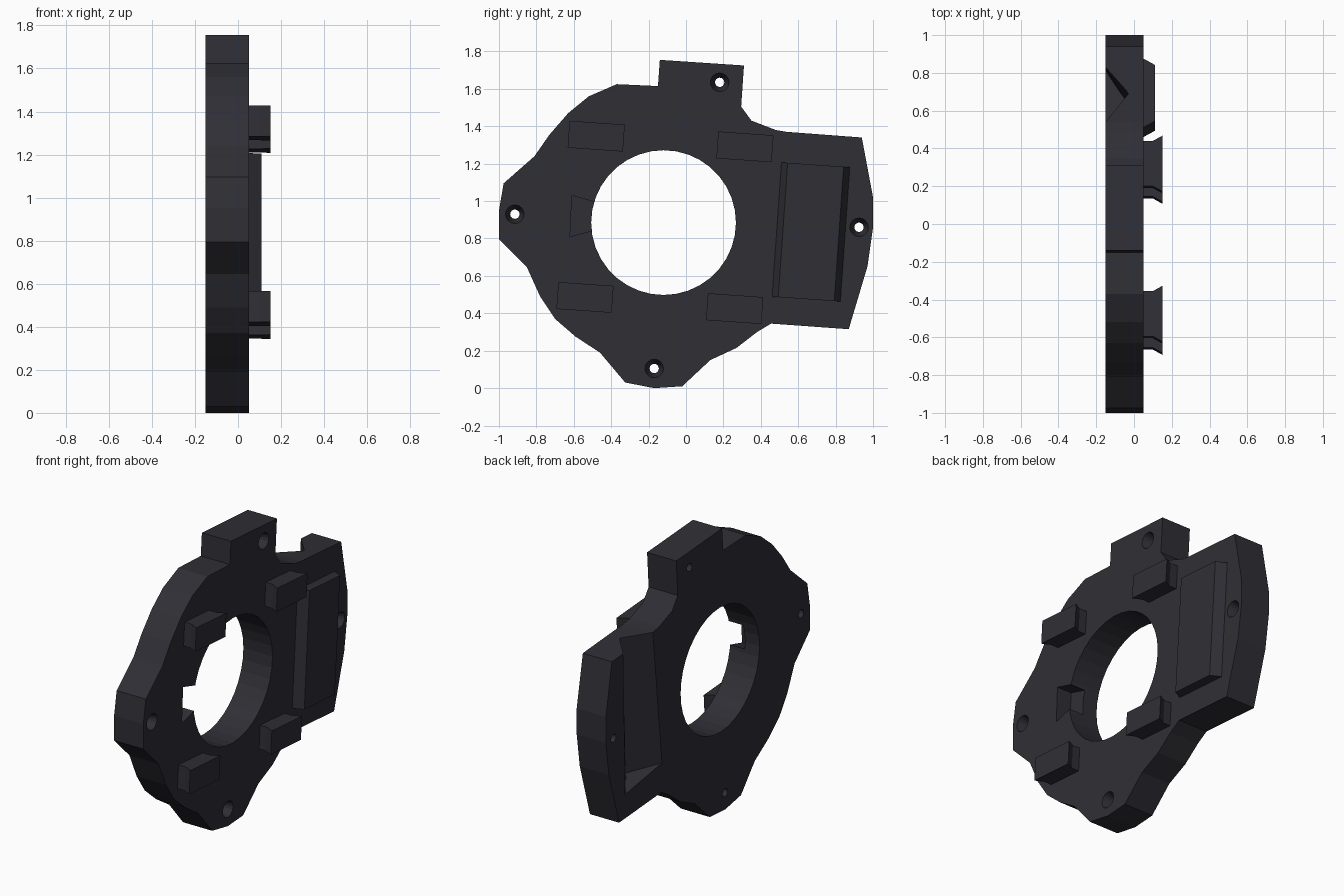
import bpy, bmesh, math

cube = bpy.data.objects.get("Cube")
if cube:
    bpy.data.objects.remove(cube, do_unlink=True)

mat = bpy.data.materials.new("charcoal_plastic")
mat.use_nodes = True
COLOR = (0.028, 0.028, 0.036, 1)
mat.diffuse_color = COLOR
mat.node_tree.nodes["Principled BSDF"].inputs["Base Color"].default_value = COLOR

BACK, FRONT = -0.15, 0.05
TILT = math.radians(-4)


def loft(name, sections):
    """Solid through matching (x, [(y, z), ...]) sections, capped at both ends."""
    bm = bmesh.new()
    rings = [[bm.verts.new((x, y, z)) for y, z in pts] for x, pts in sections]
    for a, b in zip(rings, rings[1:]):
        for i in range(len(a)):
            j = (i + 1) % len(a)
            bm.faces.new((a[i], a[j], b[j], b[i]))
    bm.faces.new(rings[0])
    bm.faces.new(rings[-1])
    bmesh.ops.recalc_face_normals(bm, faces=bm.faces)
    mesh = bpy.data.meshes.new(name)
    bm.to_mesh(mesh)
    bm.free()
    mesh.materials.append(mat)
    obj = bpy.data.objects.new(name, mesh)
    bpy.context.collection.objects.link(obj)
    return obj


def circle(cy, cz, r, n):
    return [(cy + r * math.cos(math.tau * i / n), cz + r * math.sin(math.tau * i / n))
            for i in range(n)]


def tilted_rect(cy, cz, hu, hv):
    c, s = math.cos(TILT), math.sin(TILT)
    return [(cy + u * c - v * s, cz + u * s + v * c)
            for u, v in ((-hu, -hv), (hu, -hv), (hu, hv), (-hu, hv))]


def cut(target, cutter):
    cutter.hide_render = True
    mod = target.modifiers.new("cut", 'BOOLEAN')
    mod.operation = 'DIFFERENCE'
    mod.solver = 'EXACT'
    mod.object = cutter
    bpy.context.view_layer.objects.active = target
    bpy.ops.object.modifier_apply(modifier=mod.name)
    bpy.data.objects.remove(cutter, do_unlink=True)


# Main plate outline
outline = [(-.14, 1.755), (.31, 1.725), (.295, 1.505), (.35, 1.43), (.48, 1.38), (.54, 1.37),
           (.94, 1.34), (1, 1.02), (1, .86), (.97, .65), (.87, .315), (.455, .345),
           (.38, .30), (.27, .215), (.13, .15), (-.02, .01), (-.17, 0), (-.325, .03),
           (-.46, .19), (-.59, .275), (-.70, .37), (-.78, .49), (-.85, .645), (-1, .795),
           (-1, .95), (-.975, 1.095), (-.81, 1.24), (-.73, 1.355), (-.63, 1.47),
           (-.52, 1.56), (-.37, 1.625), (-.15, 1.615)]
plate = loft("base_plate", [(BACK, outline), (FRONT, outline)])

# Central opening
opening = circle(-.12, .885, .387, 36)
cut(plate, loft("opening_cutter", [(-.3, opening), (.3, opening)]))

# Countersunk screw holes
for y, z in ((.18, 1.635), (-.915, .93), (.925, .86), (-.17, .105)):
    small, wide = circle(y, z, .025, 16), circle(y, z, .05, 16)
    cut(plate, loft("screw_cutter", [(-.3, small), (-.04, small), (FRONT, wide), (.1, wide)]))

# Shallow dovetail notch in the rim of the opening
notch = [(-.61, 1.03), (-.49, .995), (-.49, .845), (-.62, .81)]
cut(plate, loft("notch_cutter", [(-.05, notch), (.1, notch)]))

# V groove on the back, open at the top edge
deep = [(.63, .50), (.631, .50), (.696, 1.45), (.695, 1.45)]
wide = [(.45, .525), (.81, .468), (.832, 1.45), (.548, 1.45)]
outer = [(.445, .525), (.815, .468), (.837, 1.45), (.543, 1.45)]
cut(plate, loft("groove_cutter", [(-.16, outer), (BACK, wide), (-.03, deep)]))

# Raised cover with sloped long sides
loft("raised_cover", [(.04, tilted_rect(.668, .835, .183, .36)),
                      (FRONT, tilted_rect(.668, .835, .183, .36)),
                      (.11, tilted_rect(.668, .835, .15, .36))])

# Four pads with flared ends
pads = {"upper_front": (-.48, 1.347), "upper_rear": (.315, 1.29),
        "lower_front": (-.54, .485), "lower_rear": (.26, .425)}
for place, (y, z) in pads.items():
    stem = tilted_rect(y, z, .12, .072)
    loft(place + "_pad", [(.04, stem), (.1, stem), (.15, tilted_rect(y, z, .148, .072))])
